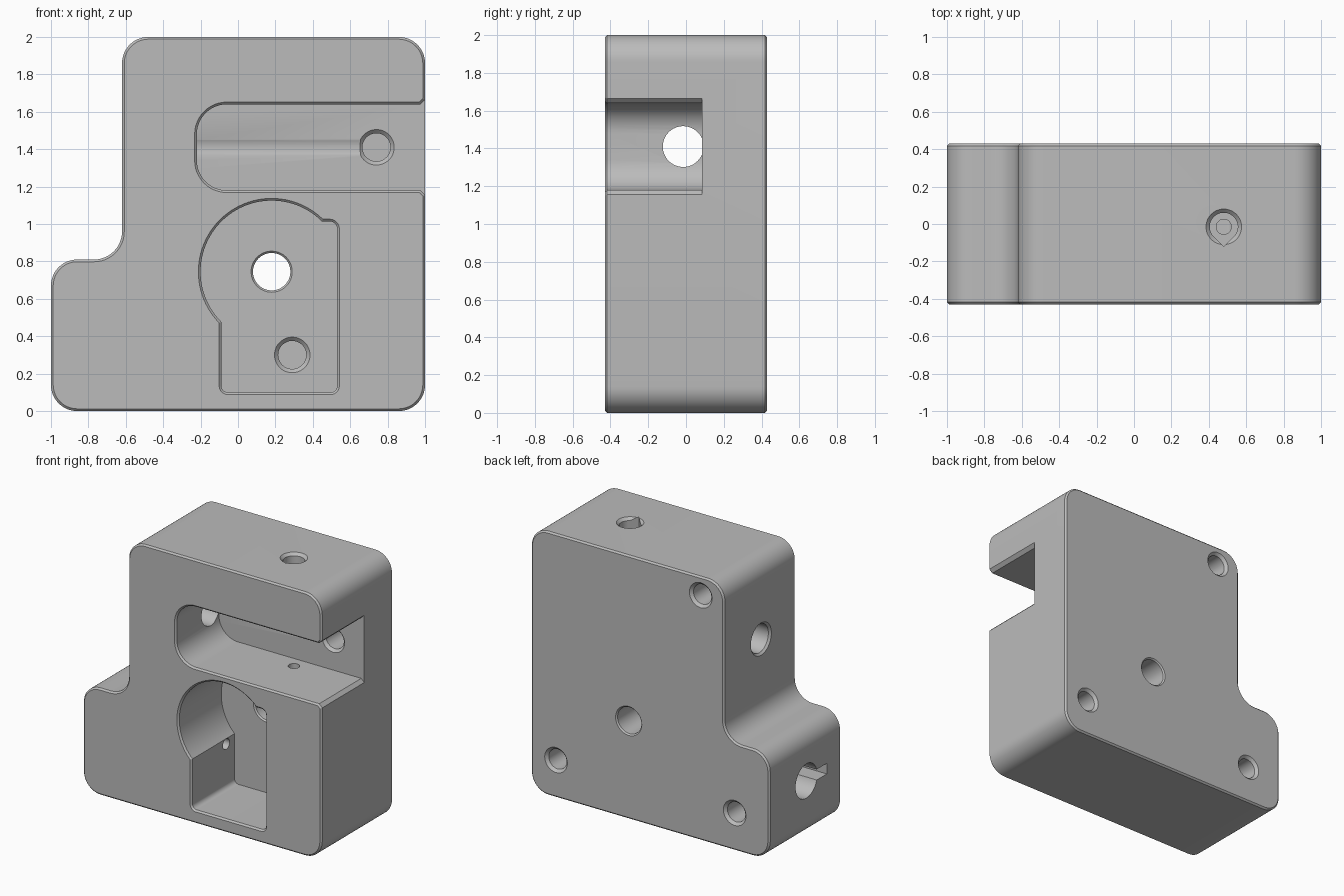
import bpy, bmesh
from math import sin, cos, tan, pi, radians
from mathutils import Vector

default = bpy.data.objects.get("Cube")
if default:
    bpy.data.objects.remove(default, do_unlink=True)

grey = bpy.data.materials.new("plain grey")
grey.use_nodes = True
colour = (0.5, 0.5, 0.5, 1)
grey.diffuse_color = colour
grey.node_tree.nodes["Principled BSDF"].inputs["Base Color"].default_value = colour

FRONT, BACK, FLOOR = -0.43, 0.43, 0.085   # FLOOR: depth of slot and pocket
MID = -0.015                              # y of the sideways and upright bores
EDGE = 0.012                              # chamfer width


def arc(u, v, r, start=0, end=360, steps=48):
    angles = [radians(start + (end - start) * i / steps) for i in range(steps + 1)]
    if end - start == 360:
        angles.pop()
    return [(u + r * cos(a), v + r * sin(a)) for a in angles]


def rounded(corners, steps=12):
    """Counter-clockwise outline from (u, v, radius) corners."""
    out = []
    for i, (u, v, r) in enumerate(corners):
        p = Vector((u, v))
        if r == 0:
            out.append((u, v))
            continue
        a = (Vector(corners[i - 1][:2]) - p).normalized()
        b = (Vector(corners[(i + 1) % len(corners)][:2]) - p).normalized()
        half = a.angle(b) / 2
        centre = p + (a + b).normalized() * (r / sin(half))
        s = p + a * (r / tan(half)) - centre
        e = p + b * (r / tan(half)) - centre
        for k in range(steps + 1):
            t = k / steps
            sweep = pi - 2 * half
            q = (s * sin((1 - t) * sweep) + e * sin(t * sweep)) / sin(sweep)
            out.append(tuple(centre + q))
    return out


def grow(outline, d):
    """Offset an outline outward by d with mitred corners."""
    pts = [Vector(p) for p in outline]
    out = []
    for i, p in enumerate(pts):
        a = (p - pts[i - 1]).normalized()
        b = (pts[(i + 1) % len(pts)] - p).normalized()
        n1, n2 = Vector((a.y, -a.x)), Vector((b.y, -b.x))
        out.append(p + (n1 + n2) * (d / (1 + n1.dot(n2))))
    return out


PLACE = {"x": lambda u, v, d: (d, u, v),
         "y": lambda u, v, d: (u, d, v),
         "z": lambda u, v, d: (u, v, d)}


def solid(name, outline, rings, axis):
    """Loft an outline through (distance, offset) rings along an axis."""
    bm = bmesh.new()
    loops = [[bm.verts.new(PLACE[axis](p[0], p[1], d)) for p in grow(outline, off)]
             for d, off in rings]
    n = len(outline)
    for lo, hi in zip(loops, loops[1:]):
        for i in range(n):
            j = (i + 1) % n
            bm.faces.new((lo[i], lo[j], hi[j], hi[i]))
    bm.faces.new(loops[0])
    bm.faces.new(loops[-1])
    bmesh.ops.recalc_face_normals(bm, faces=bm.faces)
    mesh = bpy.data.meshes.new(name)
    bm.to_mesh(mesh)
    bm.free()
    mesh.materials.append(grey)
    ob = bpy.data.objects.new(name, mesh)
    bpy.context.collection.objects.link(ob)
    return ob


# Stepped block with chamfered front and back rims
block = solid("block", rounded([
    (-1, 0, 0.14), (1, 0, 0.14), (1, 2, 0.14),
    (-0.62, 2, 0.14), (-0.62, 0.81, 0.15), (-1, 0.81, 0.14)]),
    [(FRONT, -EDGE), (FRONT + EDGE, 0), (BACK - EDGE, 0), (BACK, -EDGE)], "y")


def cut(outline, rings, axis):
    tool = solid("cutter", outline, rings, axis)
    tool.hide_render = True
    mod = block.modifiers.new("cut", "BOOLEAN")
    mod.operation, mod.solver, mod.object = "DIFFERENCE", "EXACT", tool
    bpy.context.view_layer.update()
    result = bpy.data.meshes.new_from_object(
        block.evaluated_get(bpy.context.evaluated_depsgraph_get()))
    block.modifiers.clear()
    block.data = result
    bpy.data.objects.remove(tool, do_unlink=True)


def bore(u, v, r, mouth, end, axis, lip=0.02):
    """Round hole running from its chamfered mouth to its end."""
    s = 1 if end > mouth else -1
    cut(arc(u, v, r), [(mouth - s * lip, 2 * lip), (mouth + s * lip, 0), (end, 0)], axis)


mouth_rings = [(FRONT - EDGE, 2 * EDGE), (FRONT + EDGE, 0), (FLOOR, 0)]

# Side slot, open to the right end
cut(rounded([(-0.22, 1.64, 0.16), (-0.22, 1.18, 0.16), (0.975, 1.18, 0), (1.02, 1.135, 0),
             (1.1, 1.135, 0), (1.1, 1.685, 0), (1.02, 1.685, 0), (0.975, 1.64, 0)]),
    mouth_rings, "y")

# Keyhole-shaped front pocket
round_part = arc(0.18, 0.745, 0.38, 45, 225)
left, top = round_part[-1][0], round_part[0][1]
cut(round_part + rounded([(left, 0.3, 0), (left, 0.1, 0.035), (0.53, 0.1, 0.035),
                          (0.53, top, 0.04), (0.5, top, 0)])[1:-1], mouth_rings, "y")

# Centre hole through the pocket floor, chamfered at both ends
bore(0.18, 0.745, 0.1, FLOOR, 0.5, "y", 0.01)
bore(0.18, 0.745, 0.1, BACK, 0.2, "y", 0.01)

# Blind holes in the slot floor, pocket floor and back
for x, z in ((0.74, 1.41), (0.29, 0.3)):
    bore(x, z, 0.075, FLOOR, 0.3, "y")
for x, z in ((0.79, 0.285), (-0.71, 0.285), (-0.425, 1.86)):
    bore(x, z, 0.075, BACK, 0.18, "y")

# Rod bore through the left wall, grazing the slot floor
bore(MID, 1.41, 0.108, -0.62, 0.67, "x", 0.015)

# Upright screw hole: teardrop head, shank through arm and shelf
cut(arc(0.48, MID, 0.04), [(0.95, 0), (1.9, 0)], "z")
bore(0.48, MID, 0.075, 2, 1.78, "z")
cut(arc(0.48, MID, 0.075, -45, 225) + [(0.48, MID - 0.106)], [(1.78, 0), (2.1, 0)], "z")

# Keyed port on the step with a small passage to the pocket
cut(arc(MID, 0.435, 0.04), [(-0.7, 0), (0, 0)], "x")
cut(arc(MID, 0.435, 0.13), [(-1.1, 0), (-0.55, 0)], "x")
cut([(-0.26, 0.395), (MID, 0.395), (MID, 0.475), (-0.26, 0.475)],
    [(-1.1, 0), (-0.55, 0)], "x")

# Smooth curved walls while keeping edges crisp
bpy.ops.object.select_all(action="DESELECT")
block.select_set(True)
bpy.context.view_layer.objects.active = block
bpy.ops.object.shade_smooth_by_angle(angle=radians(30))
